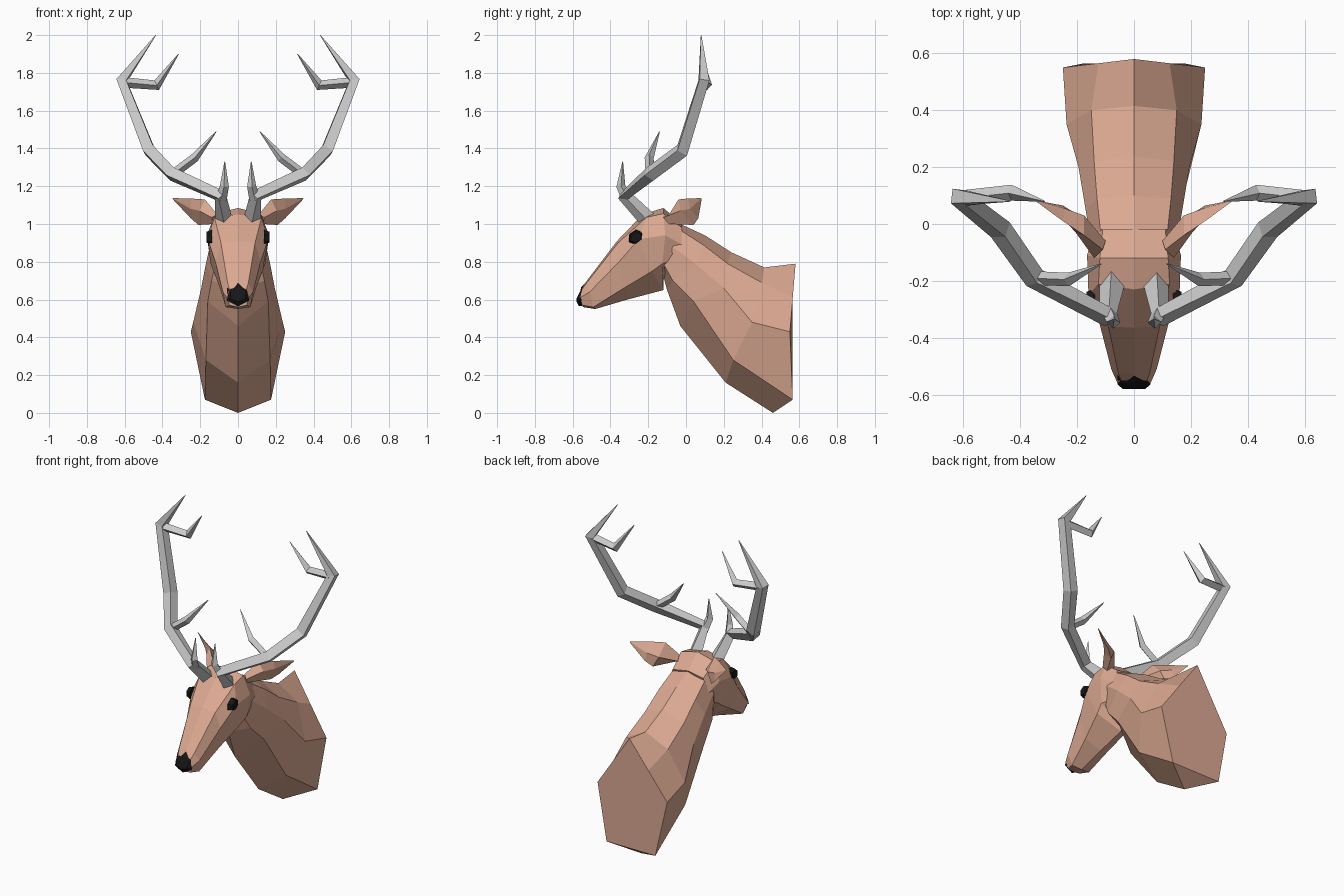
import bpy, bmesh, math
from mathutils import Vector, Matrix

if "Cube" in bpy.data.objects:
    bpy.data.objects.remove(bpy.data.objects["Cube"])


def material(name, rgb):
    m = bpy.data.materials.new(name)
    m.diffuse_color = (*rgb, 1)
    m.use_nodes = True
    m.node_tree.nodes["Principled BSDF"].inputs["Base Color"].default_value = m.diffuse_color
    return m


fur = material("fur", (0.72, 0.40, 0.29))
black = material("black", (0.008, 0.008, 0.008))


def finish(name, bm, mat=None, mirror=False):
    bmesh.ops.recalc_face_normals(bm, faces=bm.faces)
    me = bpy.data.meshes.new(name)
    bm.to_mesh(me)
    bm.free()
    ob = bpy.data.objects.new(name, me)
    bpy.context.collection.objects.link(ob)
    if mat:
        me.materials.append(mat)
    if mirror:
        mod = ob.modifiers.new("mirror", 'MIRROR')
        mod.use_mirror_merge = False
    return ob


def skin(bm, rings):
    """Join closed rings of points with quads and cap both ends."""
    vs = [[bm.verts.new(p) for p in r] for r in rings]
    n = len(vs[0])
    for a, b in zip(vs, vs[1:]):
        for i in range(n):
            j = (i + 1) % n
            bm.faces.new((a[i], a[j], b[j], b[i]))
    bm.faces.new(vs[0])
    bm.faces.new(vs[-1])
    return vs


def full(half):
    """Half section from top centre to bottom centre -> closed symmetric ring."""
    return half + [(-x, y, z) for x, y, z in half[-2:0:-1]]


def tube(bm, path, sides=4):
    """Tapered faceted branch; path holds (x, y, z, radius)."""
    pts = [Vector(p[:3]) for p in path]
    rings = []
    for i, p in enumerate(pts):
        a = (p - pts[i - 1]).normalized() if i else Vector()
        b = (pts[i + 1] - p).normalized() if i < len(pts) - 1 else Vector()
        t = (a + b).normalized()
        u = Vector((0, 1, 0)) if i == 0 else u
        u = (u - t * u.dot(t)).normalized()
        w = t.cross(u)
        rings.append([p + path[i][3] * (u * math.cos(k * math.tau / sides)
                      + w * math.sin(k * math.tau / sides)) for k in range(sides)])
    skin(bm, rings)


# Neck: sections from wall plate to skull
neck = [
    [(0, .58, .79), (.125, .565, .61), (.25, .55, .43), (.175, .565, .07), (0, .46, 0)],
    [(0, .415, .77), (.15, .40, .69), (.237, .35, .48), (.17, .25, .28), (0, .21, .16)],
    [(0, .24, .85), (.14, .22, .79), (.195, .20, .66), (.16, .04, .59), (0, -.03, .46)],
    [(0, .10, .94), (.13, .09, .89), (.17, .05, .79), (.14, -.07, .70), (0, -.10, .65)],
    [(0, -.03, 1.0), (.115, -.05, .98), (.15, -.07, .88), (.12, -.12, .79), (0, -.13, .76)],
]
bm = bmesh.new()
vs = skin(bm, [full(r) for r in neck])
# keep the wall plate flat above the folded-under bottom tip
back = vs[0]
plate = next(f for f in bm.faces if set(f.verts) == set(back))
bmesh.utils.face_split(plate, back[3], back[5])
finish("neck", bm, fur)

# Head: sections from skull to muzzle
head = [
    [(0, -.02, 1.0), (.11, -.02, .98), (.14, -.02, .89), (.12, -.09, .80), (0, -.11, .78)],
    [(0, -.12, 1.085), (.12, -.12, 1.055), (.165, -.11, .94), (.145, -.125, .79), (0, -.12, .70)],
    [(0, -.23, 1.05), (.125, -.21, 1.035), (.16, -.25, .92), (.13, -.18, .75), (0, -.12, .65)],
    [(0, -.365, .91), (.09, -.36, .90), (.12, -.355, .80), (.095, -.33, .66), (0, -.31, .60)],
    [(0, -.525, .70), (.055, -.525, .69), (.08, -.51, .64), (.065, -.49, .56), (0, -.48, .55)],
    [(0, -.55, .665), (.045, -.55, .655), (.058, -.56, .61), (.045, -.55, .57), (0, -.545, .56)],
]
bm = bmesh.new()
skin(bm, [full(r) for r in head])
finish("head", bm, fur)

# Nose: small hexagonal pad
bm = bmesh.new()
skin(bm, [full([(0, -.50, .68), (.05, -.50, .66), (.05, -.52, .60), (0, -.53, .57)]),
          full([(0, -.535, .687), (.058, -.535, .66), (.058, -.563, .595), (0, -.568, .565)]),
          full([(0, -.555, .665), (.04, -.56, .645), (.04, -.58, .605), (0, -.58, .59)])])
finish("nose", bm, black)

# Eyes: flat hexagonal discs
bm = bmesh.new()
bmesh.ops.create_cone(bm, cap_ends=True, segments=6, radius1=.045, radius2=.032, depth=.03,
                      matrix=Matrix.Translation((.152, -.265, .93))
                      @ Matrix.Rotation(math.radians(35), 4, 'X')
                      @ Matrix.Diagonal((1, 1, .85, 1))
                      @ Matrix.Rotation(math.radians(90), 4, 'Y'))
finish("eyes", bm, black, True)

# Ears: cupped leaf with ring order upper, front, lower, back
bm = bmesh.new()
skin(bm, [
    [(.11, -.09, 1.05), (.14, -.12, 1.035), (.13, -.09, 1.0), (.10, -.06, 1.02)],
    [(.175, -.04, 1.13), (.205, -.03, 1.07), (.21, .04, .995), (.175, .03, 1.06)],
    [(.25, .01, 1.135), (.25, .02, 1.08), (.25, .065, 1.03), (.245, .055, 1.08)],
    [(.345, .08, 1.137), (.346, .081, 1.134), (.345, .083, 1.131), (.343, .082, 1.134)],
])
finish("ears", bm, fur, True)

# Antlers: main beam and three tines
branches = [
    [(.075, -.20, 1.02, .046), (.095, -.325, 1.15, .038), (.35, -.19, 1.265, .04),
     (.47, -.02, 1.39, .042), (.615, .095, 1.76, .037), (.435, .08, 2.0, .002)],
    [(.09, -.31, 1.13, .03), (.072, -.345, 1.20, .024), (.07, -.335, 1.33, .002)],
    [(.35, -.19, 1.26, .024), (.23, -.195, 1.35, .024), (.115, -.14, 1.49, .002)],
    [(.61, .09, 1.75, .028), (.43, .11, 1.735, .028), (.315, .08, 1.90, .002)],
]
bm = bmesh.new()
for b in branches:
    tube(bm, b)
finish("antlers", bm, None, True)
